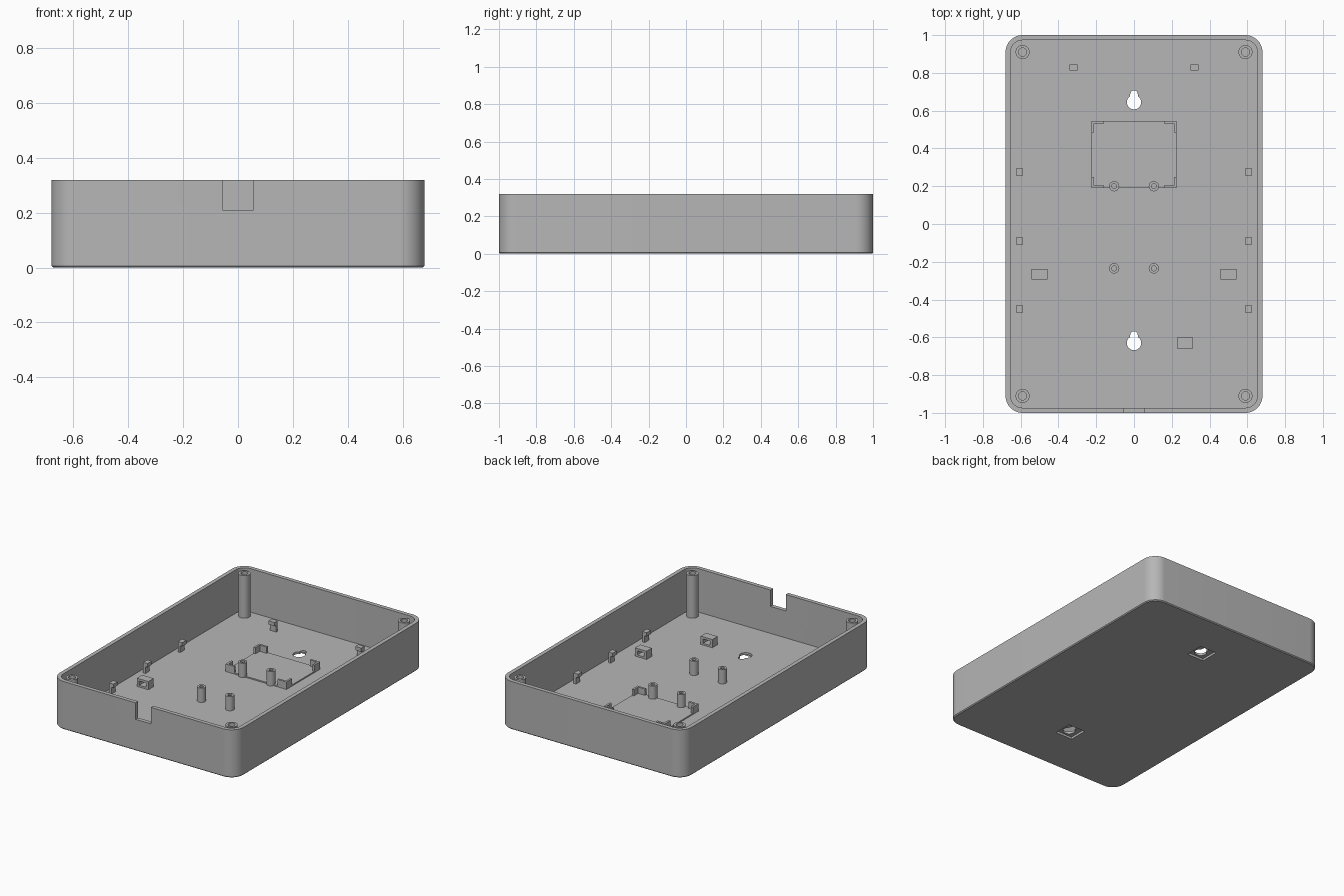
import bpy, bmesh, math

if "Cube" in bpy.data.objects:
    bpy.data.objects.remove(bpy.data.objects["Cube"], do_unlink=True)

grey = bpy.data.materials.new("plain grey")
grey.use_nodes = True
grey.diffuse_color = (0.47, 0.47, 0.47, 1)
grey.node_tree.nodes["Principled BSDF"].inputs["Base Color"].default_value = (0.47, 0.47, 0.47, 1)

FLOOR, TOP, WALL = 0.03, 0.32, 0.027
HX, HY, RADIUS = 0.68, 1.0, 0.09


def arc(cx, cy, r, start, end, n):
    return [(cx + r * math.cos(math.radians(start + (end - start) * i / n)),
             cy + r * math.sin(math.radians(start + (end - start) * i / n))) for i in range(n + 1)]


def rounded_rect(inset):
    x, y, r = HX - RADIUS, HY - RADIUS, RADIUS - inset
    return (arc(x, y, r, 0, 90, 12) + arc(-x, y, r, 90, 180, 12)
            + arc(-x, -y, r, 180, 270, 12) + arc(x, -y, r, 270, 360, 12))


def circle(x, y, r, n=32):
    return arc(x, y, r, 0, 360, n)[:-1]


def loft(name, rings):
    """Skin a stack of (outline, height) rings and cap both ends."""
    bm = bmesh.new()
    loops = [[bm.verts.new((x, y, z)) for x, y in pts] for pts, z in rings]
    for a, b in zip(loops, loops[1:]):
        for i in range(len(a)):
            j = (i + 1) % len(a)
            bm.faces.new((a[i], a[j], b[j], b[i]))
    bm.faces.new(loops[0][::-1])
    bm.faces.new(loops[-1])
    bmesh.ops.recalc_face_normals(bm, faces=bm.faces)
    mesh = bpy.data.meshes.new(name)
    bm.to_mesh(mesh)
    bm.free()
    mesh.materials.append(grey)
    ob = bpy.data.objects.new(name, mesh)
    bpy.context.collection.objects.link(ob)
    return ob


def box(name, x0, x1, y0, y1, z0, z1):
    x0, x1 = sorted((x0, x1))
    y0, y1 = sorted((y0, y1))
    pts = [(x0, y0), (x1, y0), (x1, y1), (x0, y1)]
    return loft(name, [(pts, z0), (pts, z1)])


def activate(ob):
    bpy.ops.object.select_all(action="DESELECT")
    ob.select_set(True)
    bpy.context.view_layer.objects.active = ob


def cut(ob, cutter):
    mod = ob.modifiers.new("cut", "BOOLEAN")
    mod.operation, mod.solver, mod.object = "DIFFERENCE", "EXACT", cutter
    activate(ob)
    bpy.ops.object.modifier_apply(modifier=mod.name)
    bpy.data.objects.remove(cutter, do_unlink=True)


def smooth(ob):
    activate(ob)
    bpy.ops.object.shade_smooth_by_angle(angle=math.radians(30))


def tube(name, x, y, outer, inner, top):
    smooth(loft(name, [(circle(x, y, outer), FLOOR - 0.002), (circle(x, y, outer), top),
                       (circle(x, y, inner), top), (circle(x, y, inner), FLOOR + 0.002)]))


# Tray shell with a small bottom chamfer
tray = loft("tray_shell", [(rounded_rect(0.006), 0), (rounded_rect(0), 0.006), (rounded_rect(0), TOP),
                           (rounded_rect(WALL), TOP), (rounded_rect(WALL), FLOOR)])

# Cable notch in the front wall
cut(tray, box("notch_cutter", -0.056, 0.056, -1.1, -0.95, 0.21, 0.4))

# Wall-mount keyholes, each in a shallow square pocket underneath
for y in (0.645, -0.63):
    cut(tray, box("pocket_cutter", -0.063, 0.063, y - 0.05, y + 0.076, -0.05, 0.015))
    lean = math.degrees(math.acos(0.02 / 0.038))
    keyhole = arc(0, y, 0.038, 180 - lean, 360 + lean, 28) + arc(0, y + 0.042, 0.02, 0, 180, 12)
    cut(tray, loft("keyhole_cutter", [(keyhole, -0.1), (keyhole, 0.1)]))
smooth(tray)

# Corner screw posts
for sx in (-1, 1):
    for sy in (-1, 1):
        tube("corner_post", sx * 0.59, sy * 0.91, 0.037, 0.022, 0.314)

# Board standoffs
for x in (-0.105, 0.105):
    for y in (0.2, -0.235):
        tube("standoff", x, y, 0.027, 0.013, 0.125)

# Raised module pad with an L-shaped bracket on each corner
box("module_pad", -0.225, 0.225, 0.19, 0.545, FLOOR - 0.002, FLOOR + 0.008)
for sx in (-1, 1):
    for y, sy in ((0.19, 1), (0.545, -1)):
        x = sx * 0.225
        box("bracket_long_arm", x, x - sx * 0.065, y, y + sy * 0.014, FLOOR, 0.08)
        box("bracket_side_arm", x, x - sx * 0.014, y, y + sy * 0.06, FLOOR, 0.08)

# Snap hooks: a thin outer stem with a head leaning inward
for s in (-1, 1):
    for y in (0.275, -0.09, -0.45):
        box("side_hook_stem", s * 0.605, s * 0.622, y - 0.022, y + 0.022, FLOOR - 0.002, 0.1)
        box("side_hook_head", s * 0.59, s * 0.622, y - 0.022, y + 0.022, 0.075, 0.1)
    x = s * 0.32
    box("back_hook_stem", x - 0.022, x + 0.022, 0.828, 0.845, FLOOR - 0.002, 0.1)
    box("back_hook_head", x - 0.022, x + 0.022, 0.812, 0.845, 0.075, 0.1)

# Cable tie anchors with a slot running front to back
for x, y in ((-0.5, -0.265), (0.5, -0.265), (0.27, -0.63)):
    anchor = box("tie_anchor", x - 0.043, x + 0.043, y - 0.028, y + 0.028, FLOOR - 0.002, 0.085)
    cut(anchor, box("slot_cutter", x - 0.025, x + 0.025, y - 0.1, y + 0.1, 0.042, 0.07))
